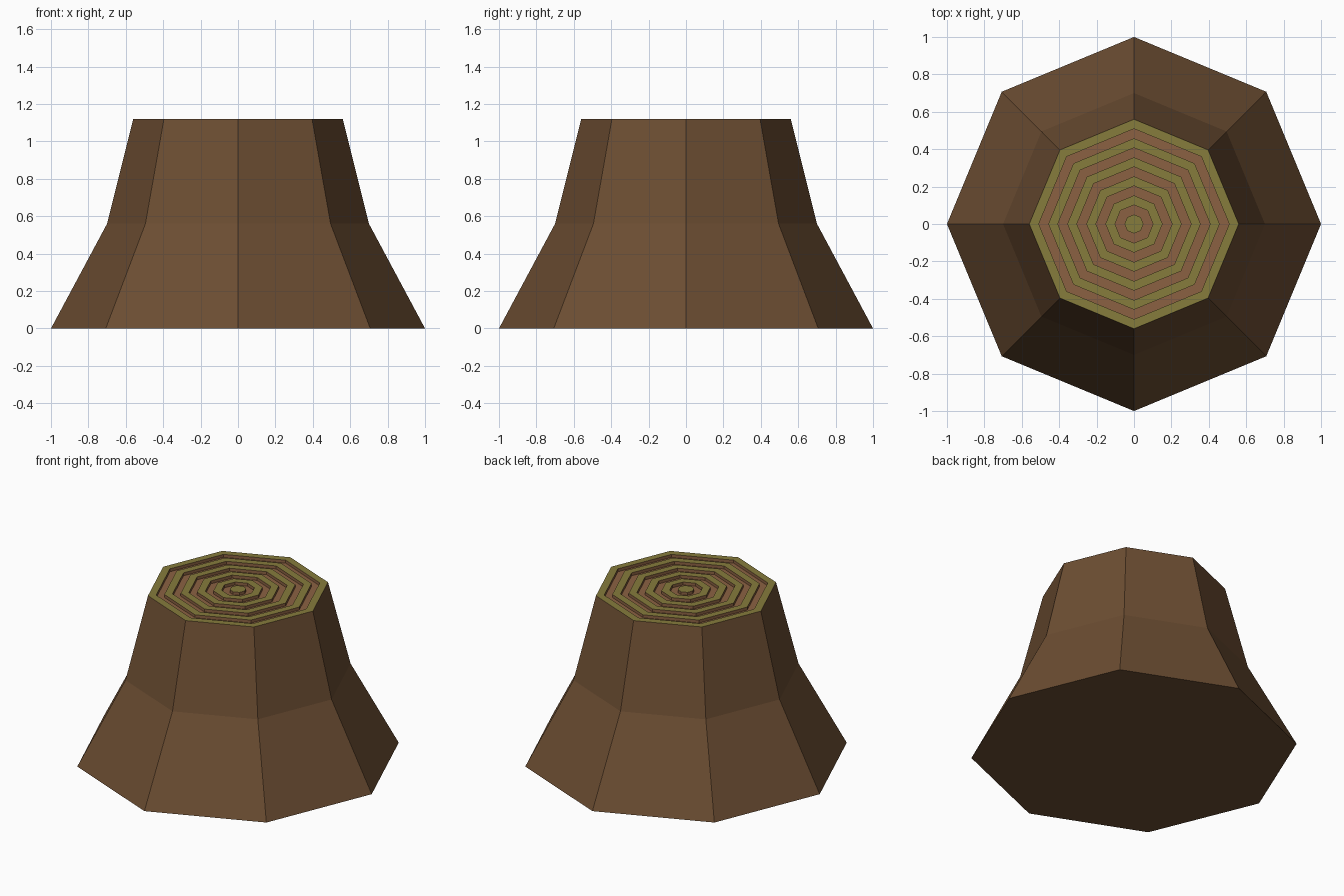
import bpy, bmesh
from math import cos, sin, pi

if "Cube" in bpy.data.objects:
    bpy.data.objects.remove(bpy.data.objects["Cube"])

SIDES = 8
TOP, R_TOP = 1.12, 0.56
BANDS, GROOVE = 11, 0.02


def material(name, rgb):
    m = bpy.data.materials.new(name)
    m.diffuse_color = (*rgb, 1)
    m.use_nodes = True
    m.node_tree.nodes["Principled BSDF"].inputs["Base Color"].default_value = m.diffuse_color
    return m


bark = material("bark", (0.15, 0.075, 0.032))
light_wood = material("light_wood", (0.24, 0.20, 0.045))
red_wood = material("red_wood", (0.26, 0.12, 0.055))


def ring(bm, r, z):
    return [bm.verts.new((r * cos(2 * pi * i / SIDES), r * sin(2 * pi * i / SIDES), z))
            for i in range(SIDES)]


def lathe(name, profile, mats, slots, cap_slot, close_bottom=False):
    """Octagonal loft through (radius, z) points, closed by a cap at the end."""
    bm = bmesh.new()
    rings = [ring(bm, r, z) for r, z in profile]
    for a, b, slot in zip(rings, rings[1:], slots):
        for i in range(SIDES):
            j = (i + 1) % SIDES
            bm.faces.new((a[i], a[j], b[j], b[i])).material_index = slot
    bm.faces.new(rings[-1]).material_index = cap_slot
    if close_bottom:
        bm.faces.new(rings[0][::-1])
    me = bpy.data.meshes.new(name)
    bm.to_mesh(me)
    bm.free()
    for m in mats:
        me.materials.append(m)
    ob = bpy.data.objects.new(name, me)
    bpy.context.collection.objects.link(ob)
    return ob


# Flared trunk and grooved growth rings, lofted as one closed stump
profile = [(1.0, 0), (0.70, 0.56), (R_TOP, TOP)]
slots = [0, 0]
step = R_TOP / BANDS
for k in range(BANDS - 1, 0, -1):
    r = k * step
    raised = k % 2 == 0
    z_in, z_out = (TOP, TOP - GROOVE) if raised else (TOP - GROOVE, TOP)
    # flat band inward to this radius, then the step wall
    profile += [(r, z_out), (r, z_in)] if not raised else [(r, TOP), (r, TOP - GROOVE)]
    if not raised:
        profile[-2:] = [(r, TOP - GROOVE), (r, TOP)]
    slots += [1 if raised else 2, 2]
lathe("tree_stump", profile, (bark, light_wood, red_wood), slots, 1, close_bottom=True)
